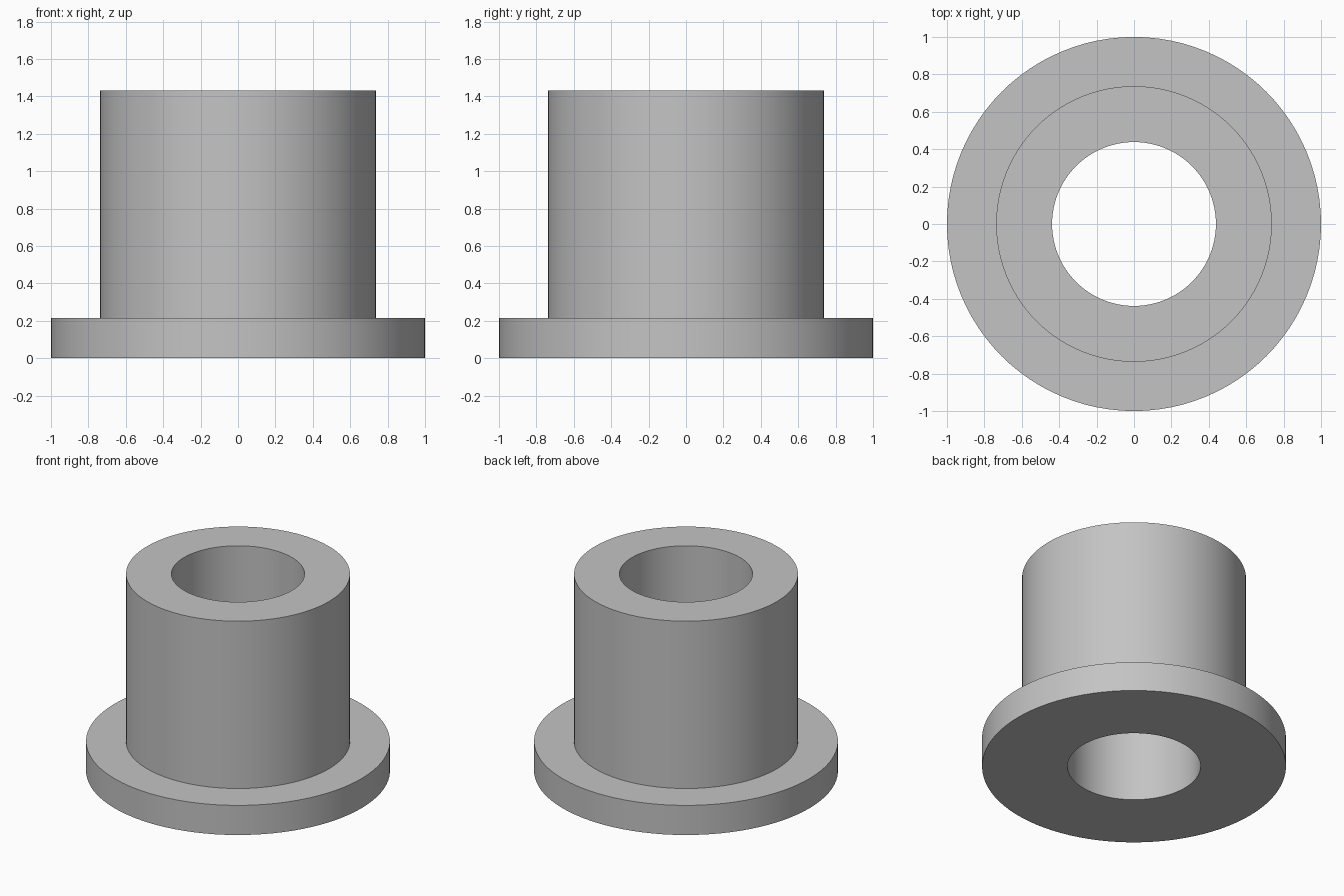
import bpy
import bmesh
from math import radians, tau
from mathutils import Matrix, Vector

cube = bpy.data.objects.get("Cube")
if cube:
    bpy.data.objects.remove(cube, do_unlink=True)

SEGMENTS = 96
BORE, SLEEVE, FLANGE = 0.438, 0.737, 1.0
FLANGE_TOP, HEIGHT = 0.215, 1.43

# Plain grey metal
grey = bpy.data.materials.new("grey metal")
grey.use_nodes = True
colour = (0.55, 0.55, 0.55, 1)
grey.diffuse_color = colour
grey.node_tree.nodes["Principled BSDF"].inputs["Base Color"].default_value = colour


def lathe(name, profile):
    """Revolve a closed (radius, height) profile around the z axis."""
    bm = bmesh.new()
    rings = []
    for i in range(SEGMENTS):
        turn = Matrix.Rotation(tau * i / SEGMENTS, 3, "Z")
        rings.append([bm.verts.new(turn @ Vector((r, 0, z))) for r, z in profile])
    for i, ring in enumerate(rings):
        after = rings[(i + 1) % SEGMENTS]
        for j in range(len(profile)):
            k = (j + 1) % len(profile)
            bm.faces.new((ring[j], after[j], after[k], ring[k]))
    bmesh.ops.recalc_face_normals(bm, faces=bm.faces)
    mesh = bpy.data.meshes.new(name)
    bm.to_mesh(mesh)
    bm.free()
    mesh.materials.append(grey)
    obj = bpy.data.objects.new(name, mesh)
    bpy.context.collection.objects.link(obj)
    bpy.ops.object.select_all(action="DESELECT")
    obj.select_set(True)
    bpy.context.view_layer.objects.active = obj
    bpy.ops.object.shade_smooth_by_angle(angle=radians(30))
    return obj


# One-piece bushing: base flange, upright sleeve and through bore
lathe("flanged_bushing", [
    (BORE, 0), (FLANGE, 0), (FLANGE, FLANGE_TOP),
    (SLEEVE, FLANGE_TOP), (SLEEVE, HEIGHT), (BORE, HEIGHT),
])
